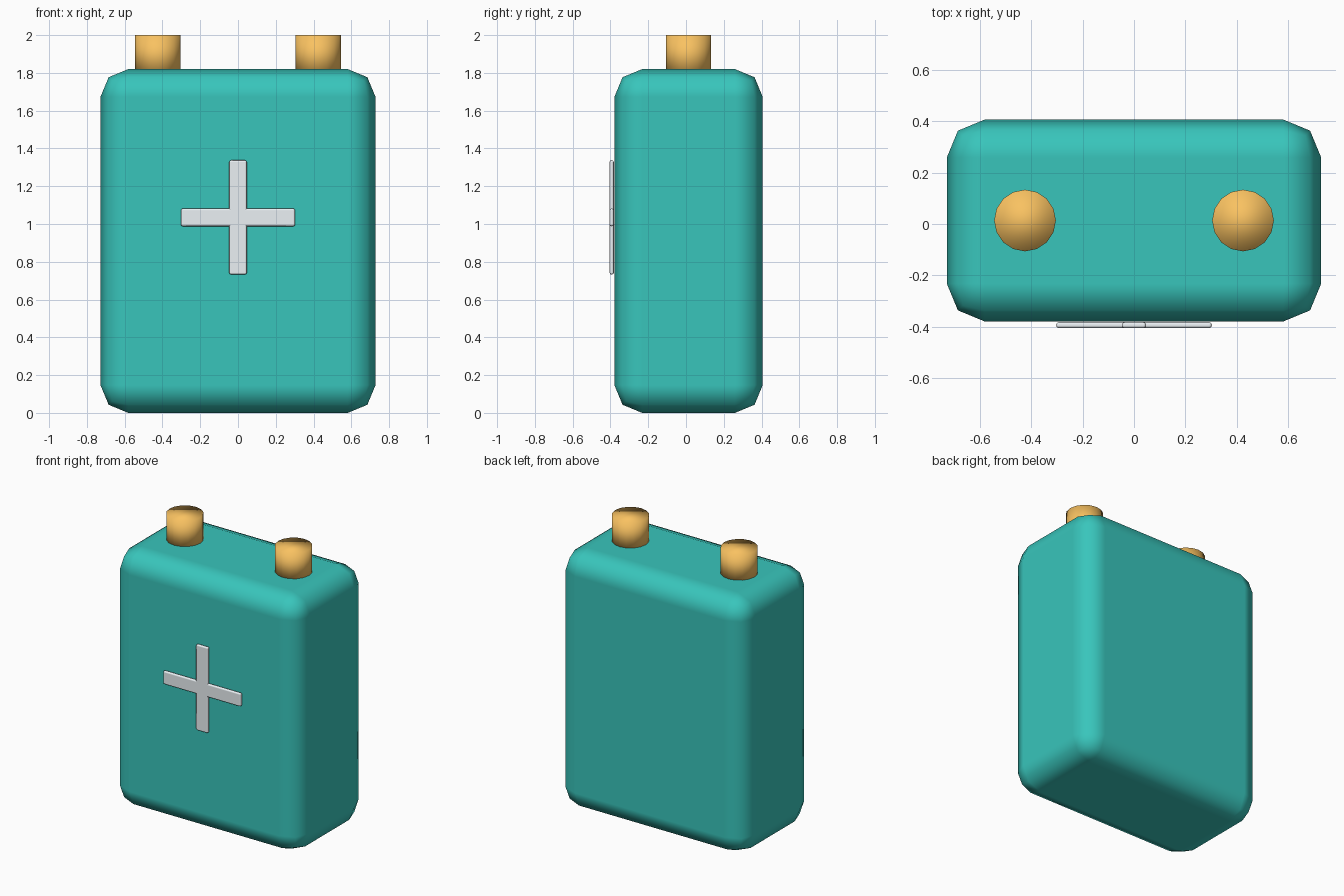
import bpy

if "Cube" in bpy.data.objects:
    bpy.data.objects.remove(bpy.data.objects["Cube"])

BODY_Y = 0.0135          # body sits slightly back so the whole model is centred
BODY_SIZE = (1.456, 0.785, 1.82)


def material(name, rgb):
    mat = bpy.data.materials.new(name)
    mat.diffuse_color = (*rgb, 1.0)
    mat.use_nodes = True
    mat.node_tree.nodes["Principled BSDF"].inputs["Base Color"].default_value = mat.diffuse_color
    return mat


def box(name, size, location, bevel, segments, mat):
    bpy.ops.mesh.primitive_cube_add(size=1, location=location)
    obj = bpy.context.object
    obj.name = name
    obj.scale = size
    bpy.ops.object.transform_apply(location=False, rotation=False, scale=True)
    mod = obj.modifiers.new("Rounded edges", 'BEVEL')
    mod.width = bevel
    mod.segments = segments
    mod.harden_normals = True
    bpy.ops.object.shade_smooth()
    obj.data.materials.append(mat)
    return obj


teal = material("teal_casing", (0.04, 0.56, 0.50))
brass = material("brass", (0.95, 0.54, 0.12))
silver = material("silver", (0.83, 0.88, 0.91))

# Rounded casing
box("casing", BODY_SIZE, (0, BODY_Y, BODY_SIZE[2] / 2), 0.147, 2, teal)

# Pair of round terminals, sunk a little into the top
for side, x in (("left", -0.424), ("right", 0.424)):
    bpy.ops.mesh.primitive_cylinder_add(vertices=16, radius=0.12, depth=0.21,
                                        location=(x, BODY_Y, 1.895))
    terminal = bpy.context.object
    terminal.name = side + "_terminal"
    terminal.data.materials.append(brass)
    bpy.ops.object.shade_smooth()

# Plus sign on the front made of two crossing bars
for name, size in (("plus_horizontal_bar", (0.605, 0.023, 0.094)),
                   ("plus_vertical_bar", (0.094, 0.023, 0.605))):
    box(name, size, (0, -0.3935, 1.035), 0.01, 2, silver)
